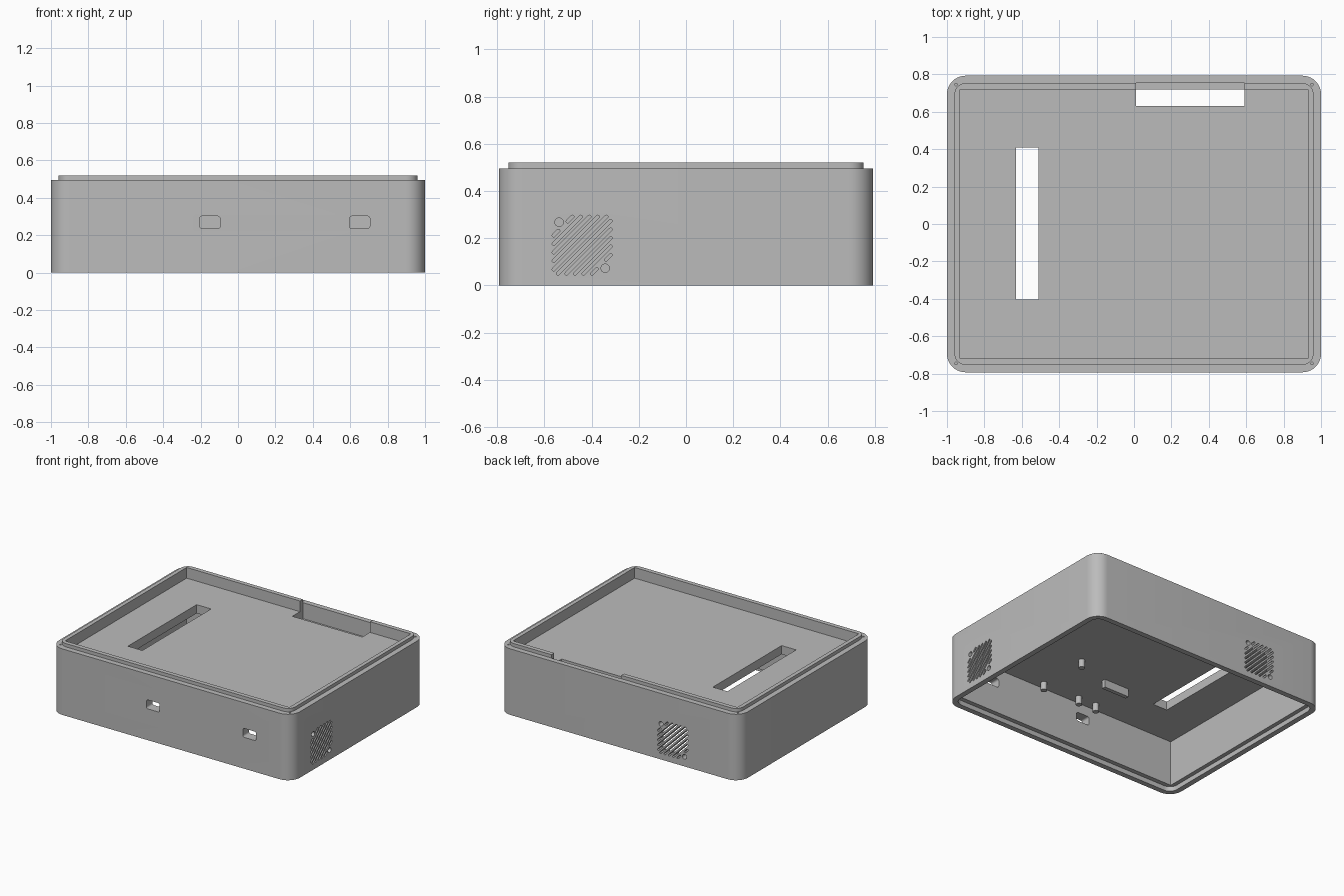
import bpy, bmesh, math
from mathutils import Matrix, Vector

old = bpy.data.objects.get("Cube")
if old:
    bpy.data.objects.remove(old, do_unlink=True)

grey = bpy.data.materials.new("plain grey")
grey.use_nodes = True
COLOR = (0.5, 0.5, 0.5, 1)
grey.diffuse_color = COLOR
grey.node_tree.nodes["Principled BSDF"].inputs["Base Color"].default_value = COLOR

HX, HY = 1.0, 0.793                 # outer half sizes
SHOULDER, TOP = 0.495, 0.52         # wall top and lip top
FLOOR, CEILING = 0.44, 0.375        # deck faces


def frame(u, v, w, origin=(0, 0, 0)):
    """Matrix taking outline (u, v) and depth w into the model."""
    m = Matrix((u, v, w)).transposed().to_4x4()
    return Matrix.Translation(origin) @ m


UP = Matrix.Identity(4)
FRONT = frame((1, 0, 0), (0, 0, 1), (0, -1, 0), (0, -HY, 0))
SIDE = frame((0, 1, 0), (0, 0, 1), (1, 0, 0), (HX, 0, 0))
BACK = frame((-1, 0, 0), (0, 0, 1), (0, 1, 0), (0, HY, 0))


def rect(x0, x1, y0, y1, r=0.0, n=10):
    """Rectangle outline, with round corners when r is given."""
    if not r:
        return [(x0, y0), (x1, y0), (x1, y1), (x0, y1)]
    pts = []
    centres = [(x1 - r, y1 - r), (x0 + r, y1 - r), (x0 + r, y0 + r), (x1 - r, y0 + r)]
    for q, (cx, cy) in enumerate(centres):
        for i in range(n + 1):
            a = math.pi / 2 * (q + i / n)
            pts.append((cx + r * math.cos(a), cy + r * math.sin(a)))
    return pts


def centred(hx, hy, r=0.0):
    return rect(-hx, hx, -hy, hy, r)


def circle(cx, cy, r, n=20):
    return [(cx + r * math.cos(math.tau * i / n), cy + r * math.sin(math.tau * i / n))
            for i in range(n)]


def prisms(name, parts):
    """One object from (outline, low, high, frame) prisms."""
    bm = bmesh.new()
    for outline, lo, hi, m in parts:
        rings = [[bm.verts.new(m @ Vector((x, y, w))) for x, y in outline] for w in (lo, hi)]
        bm.faces.new(rings[0][::-1])
        bm.faces.new(rings[1])
        n = len(outline)
        for i in range(n):
            j = (i + 1) % n
            bm.faces.new((rings[0][i], rings[0][j], rings[1][j], rings[1][i]))
    bmesh.ops.recalc_face_normals(bm, faces=bm.faces)
    mesh = bpy.data.meshes.new(name)
    bm.to_mesh(mesh)
    bm.free()
    mesh.materials.append(grey)
    ob = bpy.data.objects.new(name, mesh)
    bpy.context.collection.objects.link(ob)
    return ob


def select(ob):
    bpy.ops.object.select_all(action='DESELECT')
    ob.select_set(True)
    bpy.context.view_layer.objects.active = ob


def combine(target, parts, operation='DIFFERENCE'):
    tool = prisms("cutter", parts)
    tool.hide_render = True
    mod = target.modifiers.new("shape", 'BOOLEAN')
    mod.operation, mod.solver, mod.object = operation, 'EXACT', tool
    select(target)
    bpy.ops.object.modifier_apply(modifier=mod.name)
    bpy.data.objects.remove(tool, do_unlink=True)


def vent(cu, cv, m):
    """Diagonal grille in a square, with two screw holes in opposite corners."""
    half, pitch, width, count = 0.177, 0.0255, 0.013, 14
    boss, boss_r = 0.138, 0.032
    turn = Matrix.Translation((cu, cv, 0)) @ Matrix.Rotation(math.pi / 4, 4, 'Z')
    m = m @ turn
    parts = []
    for i in range(count):
        d = (i - (count - 1) / 2) * pitch
        reach = half - abs(d)
        gap = abs(abs(d) - boss)
        if gap < boss_r:
            near = math.sqrt(boss_r ** 2 - gap ** 2)
            spans = [(-reach, -near), (near, reach)]
        else:
            spans = [(-reach, reach)]
        for a, b in spans:
            if b - a > width:
                parts.append((rect(a, b, d - width / 2, d + width / 2, width * 0.45, 3),
                              -0.12, 0.05, m))
    for s in (-1, 1):
        parts.append((circle(0, s * boss, 0.018), -0.12, 0.05, m))
    return parts


# Case shell with raised lip
case = prisms("case_shell", [(centred(HX, HY, 0.1), 0, SHOULDER, UP)])
combine(case, [(centred(0.96, 0.753, 0.06), 0.3, TOP, UP)], 'UNION')

# Upper tray, lower cavity and the stacking recess under the rim
combine(case, [(centred(0.93, 0.72), FLOOR, 1, UP)])
combine(case, [(centred(0.93, 0.72), -0.1, CEILING, UP)])
combine(case, [(centred(0.96, 0.753, 0.06), -0.1, 0.035, UP)])

# Cable slots through the deck; the rear one also bites into the wall
combine(case, [(rect(-0.63, -0.51, -0.405, 0.41), 0.2, 0.7, UP),
               (rect(0.01, 0.59, 0.63, 0.754), CEILING, 0.7, UP)])

# Front ports
combine(case, [(rect(x - 0.055, x + 0.055, 0.235, 0.302, 0.014, 4), -0.12, 0.05, FRONT)
               for x in (-0.15, 0.65)])

# Pin holes in the corners of the shoulder
combine(case, [(circle(sx * 0.952, sy * 0.745, 0.007, 10), SHOULDER - 0.08, 0.6, UP)
               for sx in (-1, 1) for sy in (-1, 1)])

# Vents on the side and the back
combine(case, vent(-0.44, 0.17, SIDE))
combine(case, vent(0.445, 0.17, BACK))

# Board posts and a stop rib hanging under the deck
posts = prisms("board_posts", [
    (circle(x, y, 0.022), CEILING - 0.06, CEILING + 0.01, UP)
    for x, y in [(0.245, -0.26), (0.245, -0.66), (0.825, -0.26), (0.825, -0.66),
                 (-0.06, -0.655), (-0.21, -0.655)]])
prisms("board_stop", [(rect(-0.25, -0.04, -0.385, -0.355), CEILING - 0.06, CEILING + 0.01, UP)])

for ob in (case, posts):
    select(ob)
    bpy.ops.object.shade_smooth_by_angle(angle=math.radians(30))
